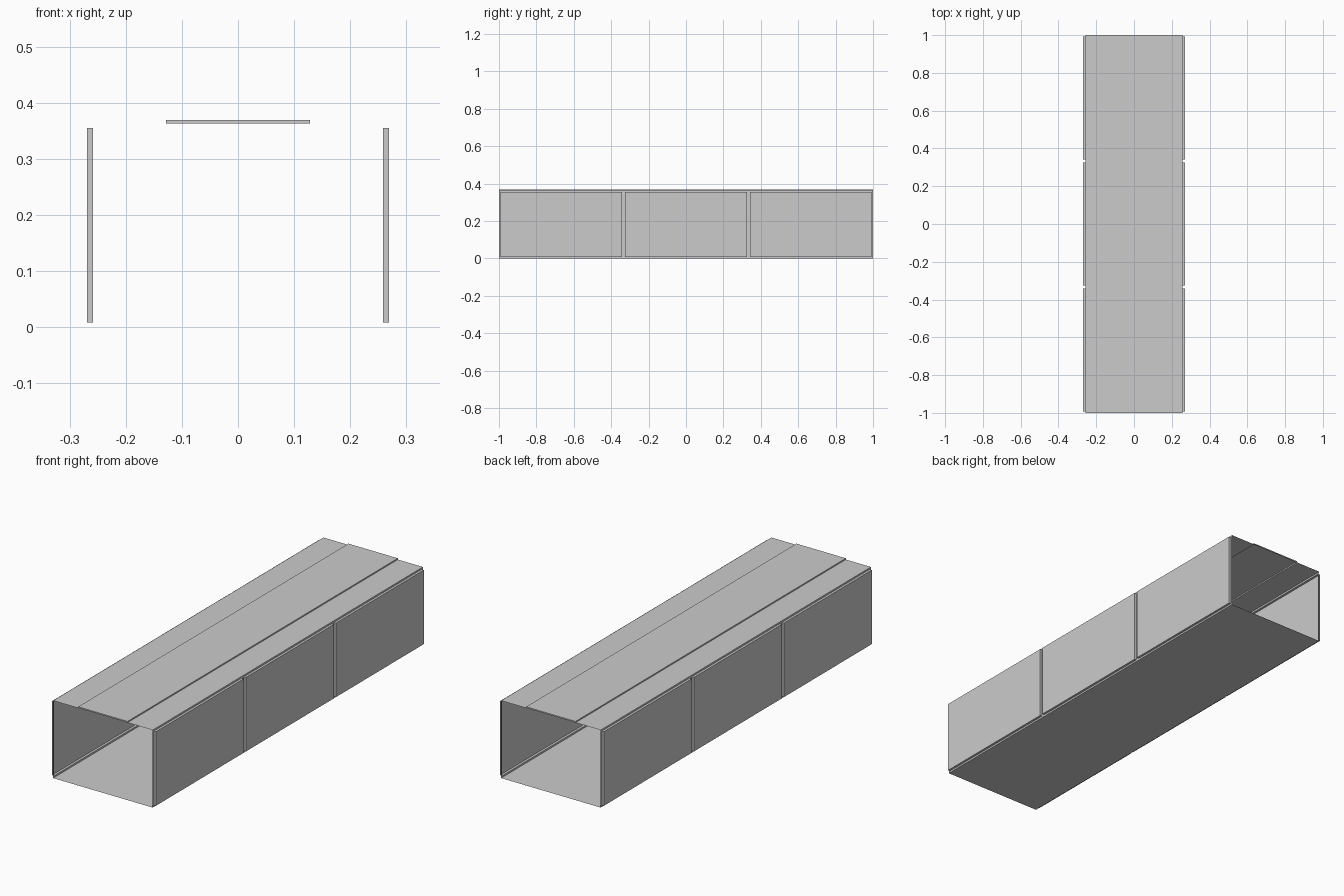
import bpy, bmesh

if "Cube" in bpy.data.objects:
    bpy.data.objects.remove(bpy.data.objects["Cube"])

W, H = 0.258, 0.363          # half width and height of the tube
SW, SH = 0.128, 0.369        # half width and top of the raised roof strip
YS = [-1, -1/3, 1/3, 1]      # bay divisions along the length

# cross-section of the open-ended tube, counter-clockwise seen from the front
profile = [(-W, 0), (W, 0), (W, H), (SW, H), (SW, SH), (-SW, SH), (-SW, H), (-W, H)]
n = len(profile)

bm = bmesh.new()
rings = [[bm.verts.new((x, y, z)) for x, z in profile] for y in YS]

# tube skin, bay by bay
walls = []
for a, b in zip(rings, rings[1:]):
    for i in range(n):
        j = (i + 1) % n
        f = bm.faces.new((a[i], b[i], b[j], a[j]))
        if i in (1, n - 1):
            walls.append(f)

# end faces of the raised roof strip
bm.faces.new([rings[0][k] for k in (6, 3, 4, 5)])
bm.faces.new([rings[-1][k] for k in (5, 4, 3, 6)])
bm.normal_update()

# side panels: inset each bay and push it outwards
bmesh.ops.inset_individual(bm, faces=walls, thickness=0.0115, depth=0)
panels = bmesh.ops.extrude_discrete_faces(bm, faces=walls)["faces"]
for f in panels:
    side = 1 if f.calc_center_median().x > 0 else -1
    for v in f.verts:
        v.co.x += side * 0.011
bm.normal_update()

mesh = bpy.data.meshes.new("panelled_tube")
bm.to_mesh(mesh)
bm.free()
bpy.context.collection.objects.link(bpy.data.objects.new("panelled_tube", mesh))
